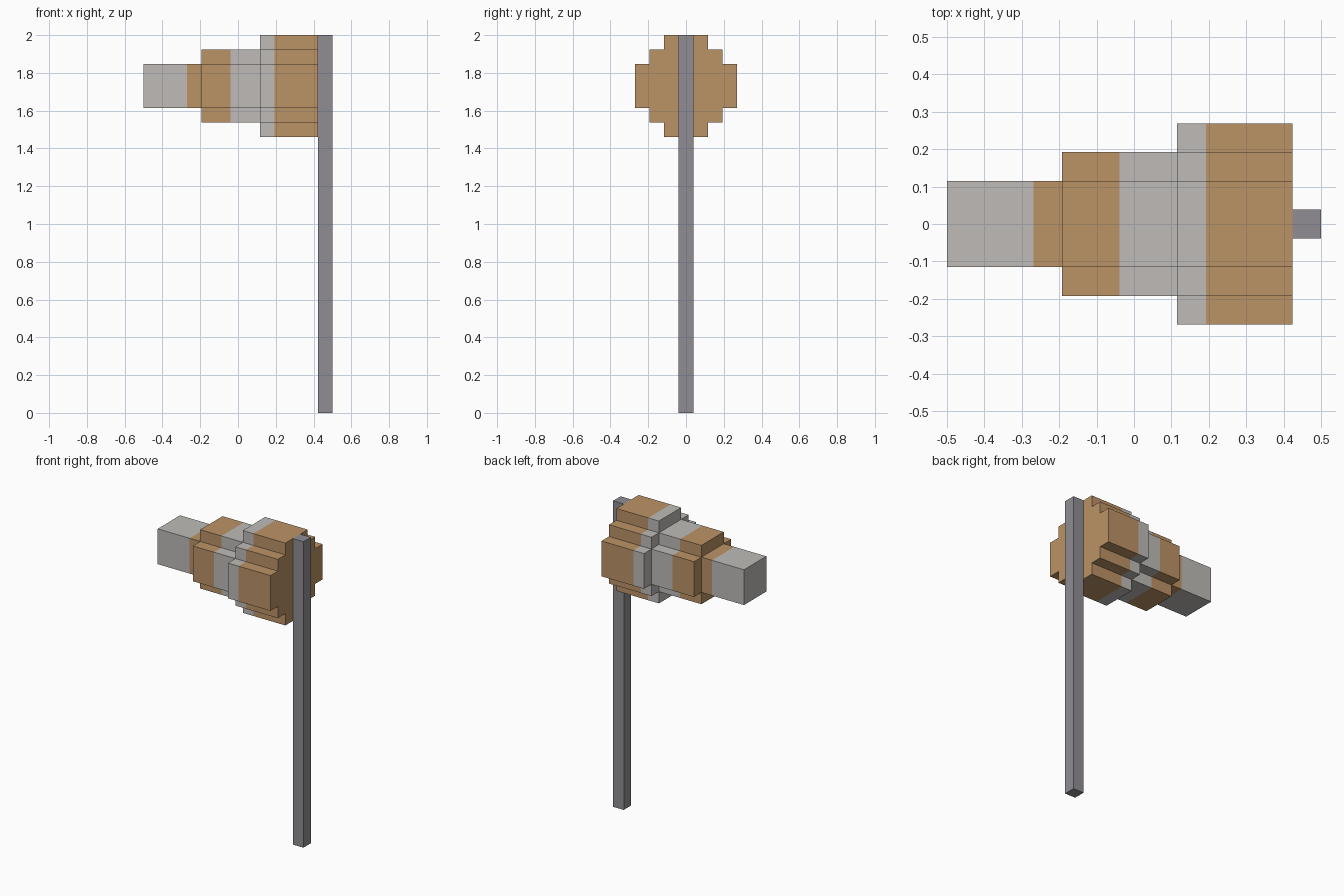
import bpy, bmesh
from mathutils import Vector

cube = bpy.data.objects.get("Cube")
if cube:
    bpy.data.objects.remove(cube, do_unlink=True)

U = 2 / 26          # one block
AXIS_Z = 22.5       # height of the sock's centre line, in blocks


def material(name, rgb):
    m = bpy.data.materials.new(name)
    m.use_nodes = True
    m.diffuse_color = (*rgb, 1)
    m.node_tree.nodes["Principled BSDF"].inputs["Base Color"].default_value = (*rgb, 1)
    return m


GREY = material("pale grey cloth", (0.52, 0.50, 0.48))
ORANGE = material("orange cloth", (0.50, 0.292, 0.133))
METAL = material("pole grey", (0.279, 0.27, 0.292))


def prism(name, quarter, x0, x1, z, mats, cuts=(), rule=None, back_cap=True):
    """Sweep a cross-section along x; the quarter outline is turned four times."""
    bm = bmesh.new()
    pts, q = [], list(quarter)
    for _ in range(4):
        pts += q
        q = [(-b, a) for a, b in q]
    rings = [[bm.verts.new((x * U, a * U, (z + b) * U)) for a, b in pts]
             for x in (x0, x1)]
    n = len(pts)
    bm.faces.new(rings[0])
    end = bm.faces.new(rings[1])
    for i in range(n):
        j = (i + 1) % n
        bm.faces.new((rings[0][i], rings[0][j], rings[1][j], rings[1][i]))
    bmesh.ops.recalc_face_normals(bm, faces=bm.faces)
    if not back_cap:
        bmesh.ops.delete(bm, geom=[end], context="FACES_ONLY")
    # Split the sides where the stripes meet
    for c in cuts:
        bmesh.ops.bisect_plane(bm, geom=bm.verts[:] + bm.edges[:] + bm.faces[:],
                               plane_co=Vector((c * U, 0, 0)), plane_no=(1, 0, 0))
    if rule:
        for f in bm.faces:
            f.material_index = rule(f.calc_center_median().x / U)
    me = bpy.data.meshes.new(name)
    bm.to_mesh(me)
    bm.free()
    for m in mats:
        me.materials.append(m)
    ob = bpy.data.objects.new(name, me)
    bpy.context.collection.objects.link(ob)
    return ob


def stripe(x):
    """Stripes along the sock: grey, orange, grey, orange."""
    return 1 if -3.5 < x < -0.5 or x > 2.5 else 0


CLOTH = [GREY, ORANGE]

# Wind sock: square tail, plus-shaped middle, stepped round mouth
prism("sock_tail", [(1.5, 1.5)], -6.5, -2.5, AXIS_Z, CLOTH, [-3.5], stripe, False)
prism("sock_middle", [(2.5, 1.5), (1.5, 1.5), (1.5, 2.5)],
      -2.5, 1.5, AXIS_Z, CLOTH, [-0.5], stripe, False)
prism("sock_mouth", [(3.5, 1.5), (2.5, 1.5), (2.5, 2.5), (1.5, 2.5), (1.5, 3.5)],
      1.5, 5.5, AXIS_Z, CLOTH, [2.5], stripe)

# Upright pole at the mouth
pole = prism("pole", [(0.5, 0.5)], 5.5, 6.5, 0, [METAL])
for v in pole.data.vertices:
    v.co.z = 2.0 if v.co.z > 0 else 0.0
